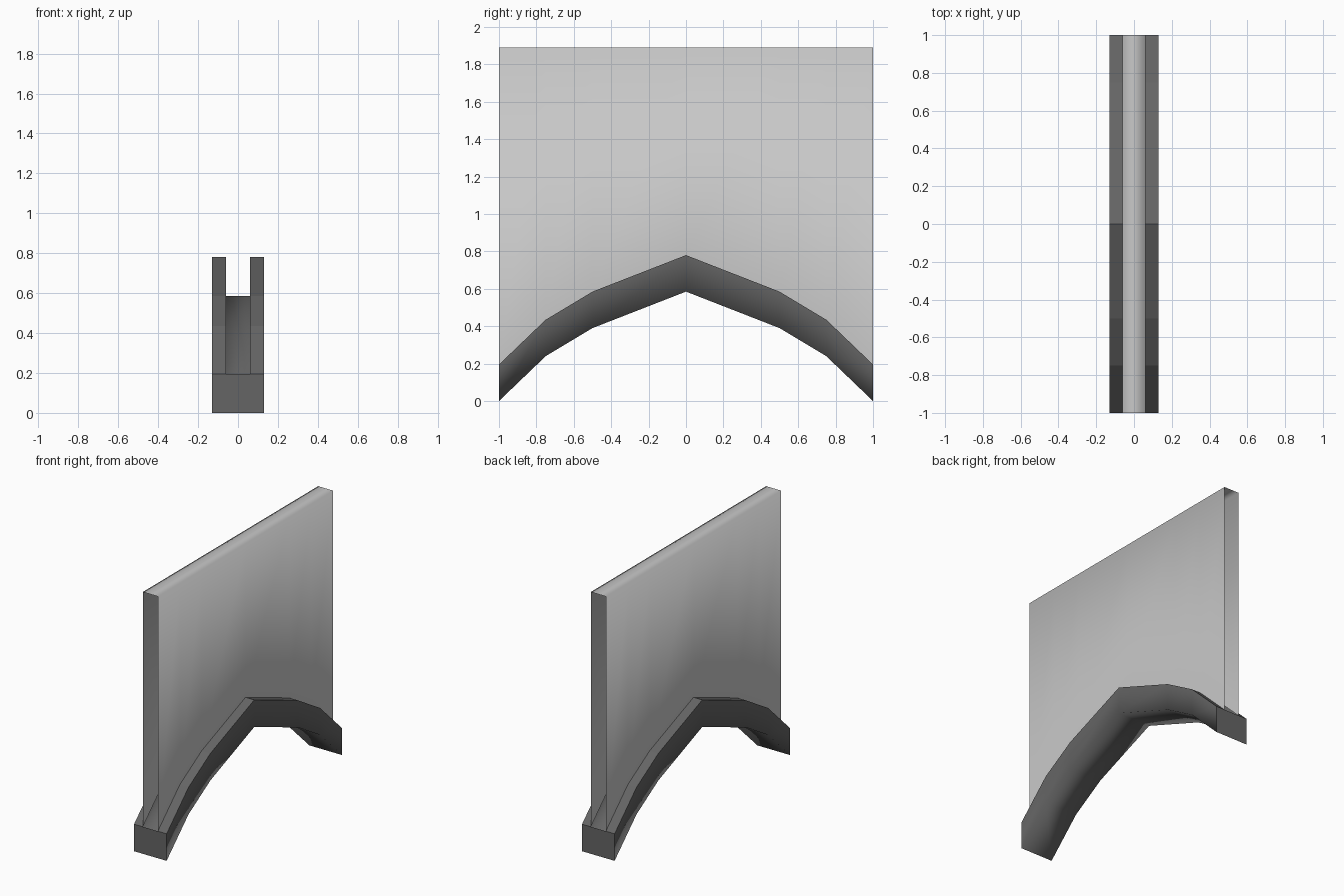
import bpy
import bmesh

cube = bpy.data.objects.get("Cube")
if cube:
    bpy.data.objects.remove(cube, do_unlink=True)


def material(name, value):
    mat = bpy.data.materials.new(name)
    mat.use_nodes = True
    colour = (value, value, value, 1)
    mat.diffuse_color = colour
    bsdf = mat.node_tree.nodes["Principled BSDF"]
    bsdf.inputs["Base Color"].default_value = colour
    bsdf.inputs["Roughness"].default_value = 0.8
    return mat


WALL = material("light plaster", 0.58)
TRIM = material("dark stone", 0.13)

# Pointed arch: half profile of the lower edge, mirrored along y
HALF = [(0, 0.585), (0.5, 0.39), (0.75, 0.24), (1, 0)]
ARCH = [(-y, z) for y, z in reversed(HALF[1:])] + HALF
THICK = 0.195
WALL_X, TRIM_X, TOP = 0.06, 0.13, 1.89


def sweep(bm, section, smooth=True):
    """Skin a strip through section(y, z), evaluated at every arch station."""
    rows = [[bm.verts.new(p) for p in section(y, z)] for y, z in ARCH]
    for a, b in zip(rows, rows[1:]):
        for i in range(len(a) - 1):
            bm.faces.new((a[i], b[i], b[i + 1], a[i + 1])).smooth = smooth
    return rows


def finish(bm, name, mat):
    mesh = bpy.data.meshes.new(name)
    bm.to_mesh(mesh)
    bm.free()
    mesh.materials.append(mat)
    obj = bpy.data.objects.new(name, mesh)
    bpy.context.collection.objects.link(obj)
    return obj


# Wall: two side skins joined by a top strip, open at both ends
bm = bmesh.new()
sweep(bm, lambda y, z: [(WALL_X, y, z + THICK), (WALL_X, y, TOP),
                        (-WALL_X, y, TOP), (-WALL_X, y, z + THICK)])
finish(bm, "arch_wall", WALL)

# Trim: outer sides and underside, ledges either side of the wall, end caps
bm = bmesh.new()
rows = sweep(bm, lambda y, z: [(-TRIM_X, y, z + THICK), (-TRIM_X, y, z),
                               (TRIM_X, y, z), (TRIM_X, y, z + THICK)])
bm.faces.new(rows[0])
bm.faces.new(reversed(rows[-1]))
sweep(bm, lambda y, z: [(TRIM_X, y, z + THICK), (WALL_X, y, z + THICK)], False)
sweep(bm, lambda y, z: [(-WALL_X, y, z + THICK), (-TRIM_X, y, z + THICK)], False)
bmesh.ops.remove_doubles(bm, verts=bm.verts, dist=0.0001)
finish(bm, "arch_trim", TRIM)
